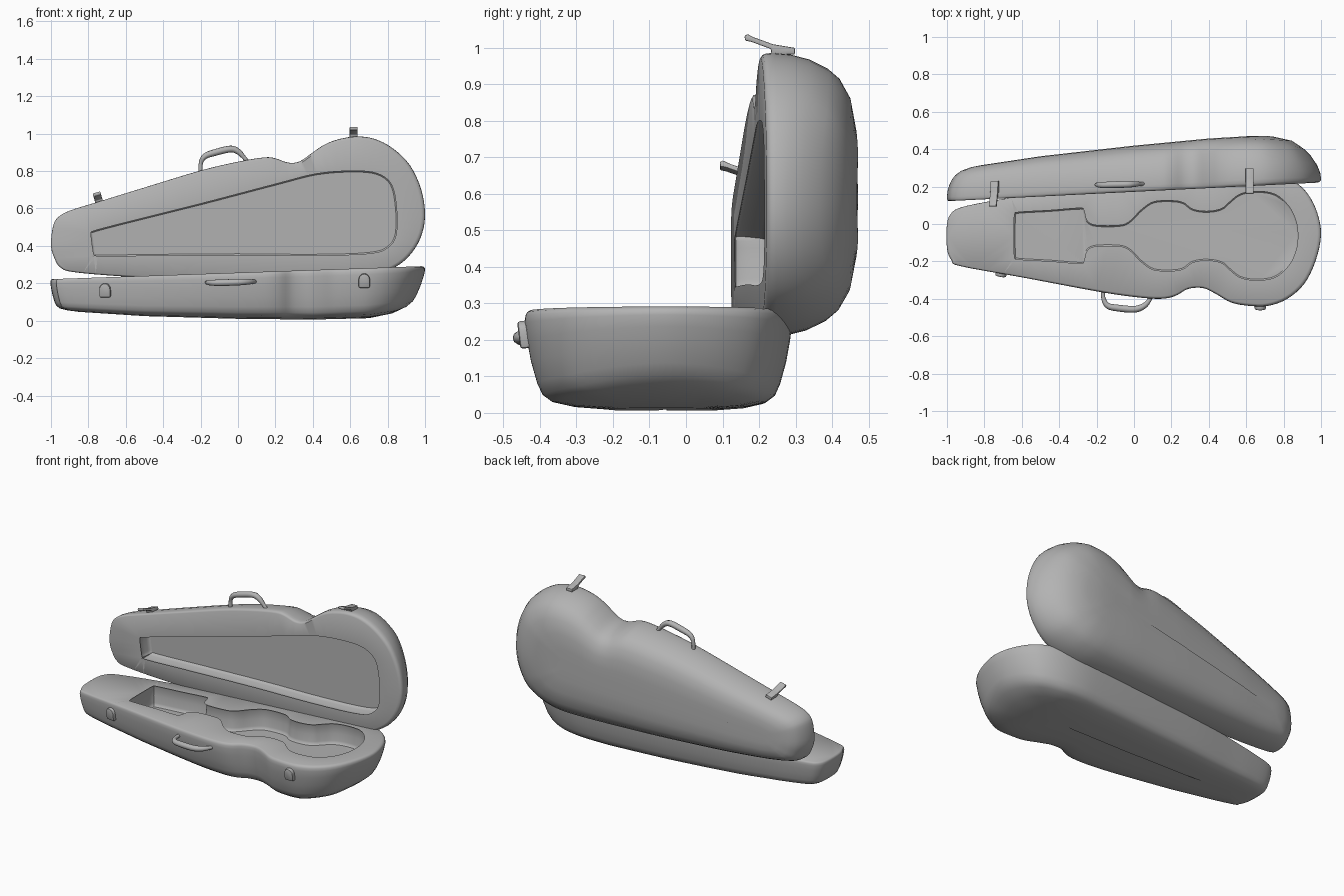
import bpy, bmesh, math
from mathutils import Vector, Matrix

if "Cube" in bpy.data.objects:
    bpy.data.objects.remove(bpy.data.objects["Cube"])

# One grey for the whole case
grey = bpy.data.materials.new("case_grey")
grey.use_nodes = True
grey.diffuse_color = (0.45, 0.45, 0.45, 1)
grey.node_tree.nodes["Principled BSDF"].inputs["Base Color"].default_value = grey.diffuse_color


def finish(obj, angle=50):
    bpy.ops.object.select_all(action='DESELECT')
    obj.select_set(True)
    bpy.context.view_layer.objects.active = obj
    if obj.type == 'CURVE':
        bpy.ops.object.convert(target='MESH')
    bpy.ops.object.shade_smooth_by_angle(angle=math.radians(angle))
    if not obj.data.materials:
        obj.data.materials.append(grey)


def mesh_object(name, bm):
    bmesh.ops.recalc_face_normals(bm, faces=bm.faces)
    mesh = bpy.data.meshes.new(name)
    bm.to_mesh(mesh)
    bm.free()
    obj = bpy.data.objects.new(name, mesh)
    bpy.context.collection.objects.link(obj)
    return obj


def smooth(points, steps=4, closed=True):
    """Spline through the points."""
    pts = [Vector(p) for p in points]
    n = len(pts)
    pick = (lambda i: pts[i % n]) if closed else (lambda i: pts[max(0, min(n - 1, i))])
    out = []
    for i in range(n if closed else n - 1):
        a, b, c, d = (pick(i + k) for k in (-1, 0, 1, 2))
        for s in range(steps):
            t = s / steps
            out.append(0.5 * (2 * b + (c - a) * t + (2 * a - 5 * b + 4 * c - d) * t * t
                              + (3 * b - a - 3 * c + d) * t ** 3))
    return out if closed else out + [pts[-1]]


def inset(loop, amount):
    """Move a closed loop inward along its normals."""
    n = len(loop)
    area = sum(loop[i - 1].cross(loop[i]) for i in range(n))
    out = []
    for i, p in enumerate(loop):
        t = (loop[(i + 1) % n] - loop[i - 1]).normalized()
        out.append(p + Vector((-t.y, t.x)) * math.copysign(amount, area))
    return out


DEPTH = [(-1, .165), (-.5, .215), (0, .247), (.4, .265), (.7, .268), (.85, .25), (.95, .21), (1, .18)]


def depth_at(x):
    for (x0, d0), (x1, d1) in zip(DEPTH, DEPTH[1:]):
        if x <= x1:
            return d0 + (d1 - d0) * (max(x, x0) - x0) / (x1 - x0)
    return DEPTH[-1][1]


def half_case(name, outline, cavity, profile, floor, spine, place):
    """Hollow shell: rounded outside, flat rim and recessed cavity."""
    bm = bmesh.new()

    def ring(points):
        return [bm.verts.new(place(*p)) for p in points]

    def loft(rings):
        for a, b in zip(rings, rings[1:]):
            for i in range(len(a)):
                bm.faces.new((a[i - 1], a[i], b[i], b[i - 1]))

    outer = []
    for scale, fraction in profile:
        pts = []
        for p in outline:
            sx = max(-.75, min(.5, p.x))
            s = Vector((sx, spine(sx)))
            q = s + (p - s) * scale
            pts.append((q.x, q.y, fraction * depth_at(q.x)))
        outer.append(ring(pts))
    loft(outer)
    bm.faces.new(outer[-1])
    walls = [(-.014, 0), (-.004, .004), (0, .014), (.005, floor * .5),
             (.009, floor - .02), (.013, floor - .006), (.02, floor)]
    inner = [ring([(q.x, q.y, d) for q in inset(cavity, a)]) for a, d in walls]
    loft(inner)
    bm.faces.new(inner[-1])
    # Flat rim between the two loops
    edges = [bm.edges.get((r[i - 1], r[i])) for r in (outer[0], inner[0]) for i in range(len(r))]
    bmesh.ops.triangle_fill(bm, edges=edges, use_beauty=True)
    finish(mesh_object(name, bm), 40)


# Lower shell with the shaped instrument cavity
base_outline = smooth([
    (-1, -.13), (-.975, -.195), (-.93, -.225), (-.6, -.285), (-.2, -.36), (0, -.39), (.14, -.4),
    (.22, -.385), (.29, -.347), (.37, -.343), (.44, -.375), (.52, -.42), (.62, -.438), (.72, -.437),
    (.82, -.4), (.91, -.32), (.97, -.2), (1, -.06), (.98, .06), (.93, .16), (.86, .225), (.75, .27),
    (.6, .29), (.4, .28), (.1, .25), (-.3, .2), (-.6, .15), (-.78, .12), (-.92, .09), (-.975, .06), (-1, 0)])
half_cavity = [
    (-.655, .06), (-.65, .125), (-.62, .14), (-.45, .15), (-.28, .162), (-.255, .14), (-.24, .09),
    (-.2, .07), (-.08, .07), (-.03, .09), (.03, .15), (.1, .195), (.2, .202), (.27, .19), (.32, .155),
    (.39, .145), (.46, .157), (.5, .19), (.56, .235), (.65, .252), (.76, .235), (.84, .165), (.88, .08)]
mirror = [(x, -v) for x, v in reversed(half_cavity)]
base_cavity = smooth([(x, v - .063) for x, v in half_cavity + [(.89, 0)] + mirror])
base_profile = [(.96, 0), (.985, .02), (.997, .06), (1, .13), (.985, .3), (.955, .52), (.91, .74),
                (.87, .86), (.8, .93), (.65, .975), (.4, 1), (.05, 1)]
half_case("lower_shell", base_outline, base_cavity, base_profile, .13,
          lambda x: -.07, lambda x, v, d: (x, v, .257 + .035 * x - d))

# Lid standing open at the back, with a plain recess
lid_outline = smooth([
    (-1, .4), (-.99, .5), (-.965, .55), (-.9, .588), (-.75, .635), (-.5, .712), (-.2, .803), (0, .85),
    (.14, .873), (.2, .868), (.27, .845), (.33, .852), (.4, .9), (.46, .94), (.53, .968), (.63, .985),
    (.73, .972), (.83, .92), (.92, .83), (.98, .7), (1, .56), (.975, .44), (.91, .34), (.82, .275),
    (.7, .23), (.55, .21), (.2, .21), (-.2, .218), (-.6, .236), (-.88, .26), (-.95, .285), (-.98, .33)])
lid_cavity = smooth([
    (-.8, .47), (-.785, .49), (-.6, .54), (-.2, .64), (.2, .745), (.42, .8), (.62, .815), (.75, .8),
    (.83, .74), (.86, .62), (.86, .46), (.81, .38), (.7, .345), (.4, .335), (0, .338), (-.4, .335),
    (-.75, .332), (-.78, .345), (-.79, .38)])
lid_profile = [(.96, 0), (.985, .02), (.997, .06), (1, .13), (.99, .3), (.955, .5), (.89, .69),
               (.82, .81), (.69, .92), (.48, .985), (.25, 1), (.05, 1)]
half_case("lid", lid_outline, lid_cavity, lid_profile, .09,
          lambda x: .531 + .128 * x, lambda x, v, d: (x, .172 + .05 * x + d, v))


# Carrying handles: thin legs and a thicker grip
def handle(name, points, grip):
    curve = bpy.data.curves.new(name, 'CURVE')
    curve.dimensions = '3D'
    curve.bevel_depth = .011
    curve.bevel_resolution = 3
    curve.use_fill_caps = True
    path = smooth(points, 5, closed=False)
    spline = curve.splines.new('POLY')
    spline.points.add(len(path) - 1)
    for i, (point, co) in enumerate(zip(spline.points, path)):
        point.co = (*co, 1)
        point.radius = 1 + grip * max(0, math.sin(math.pi * i / (len(path) - 1)) - .4)
    obj = bpy.data.objects.new(name, curve)
    bpy.context.collection.objects.link(obj)
    finish(obj)


handle("front_handle", [(-.165, -.35, .205), (-.163, -.4, .204), (-.14, -.437, .203), (-.09, -.449, .203),
                        (.0, -.456, .206), (.05, -.44, .208), (.08, -.41, .209), (.095, -.375, .209)], 1.1)
handle("lid_handle", [(-.2, .21, .79), (-.198, .21, .845), (-.175, .208, .88), (-.12, .21, .9),
                      (-.04, .212, .918), (.0, .213, .905), (.03, .214, .875), (.05, .215, .85)], 1.1)


def extruded(name, outline, width, matrix, bevel):
    """Flat outline pushed through the local z direction."""
    bm = bmesh.new()
    face = bm.faces.new([bm.verts.new((x, y, -width / 2)) for x, y in outline])
    up = bmesh.ops.extrude_face_region(bm, geom=[face])
    bmesh.ops.translate(bm, vec=(0, 0, width), verts=[v for v in up["geom"] if isinstance(v, bmesh.types.BMVert)])
    bmesh.ops.bevel(bm, geom=bm.edges[:], offset=bevel, segments=2, affect='EDGES', profile=.5)
    bm.transform(matrix)
    finish(mesh_object(name, bm), 35)


# Catch plates on the front wall, round at the top
tag = [(-.03, -.038), (.03, -.038)] + [
    (.03 * math.cos(a * math.pi / 8), .008 + .03 * math.sin(a * math.pi / 8)) for a in range(9)]
for side, spot, yaw in (("right", (-.71, -.262, .163), -.18), ("left", (.675, -.44, .215), 0)):
    turn = Matrix.Rotation(yaw, 4, 'Z') @ Matrix.Rotation(math.radians(97), 4, 'X')
    extruded(side + "_catch_plate", tag, .036, Matrix.Translation(spot) @ turn, .008)

# Latch straps on the lid edge, reaching forward
strap = [(.07, -.012), (.07, .006), (.01, .016), (-.045, .036), (-.06, .044), (-.068, .038),
         (-.066, .026), (-.05, .023), (.004, .003), (.006, -.012)]
axes = Matrix(((0, 0, 1, 0), (1, 0, 0, 0), (0, 1, 0, 0), (0, 0, 0, 1)))
for side, spot, roll in (("right", (-.745, .16, .644), -.28), ("left", (.618, .228, .993), 0)):
    extruded(side + "_latch_strap", strap, .042,
             Matrix.Translation(spot) @ Matrix.Rotation(roll, 4, 'Y') @ axes, .003)
